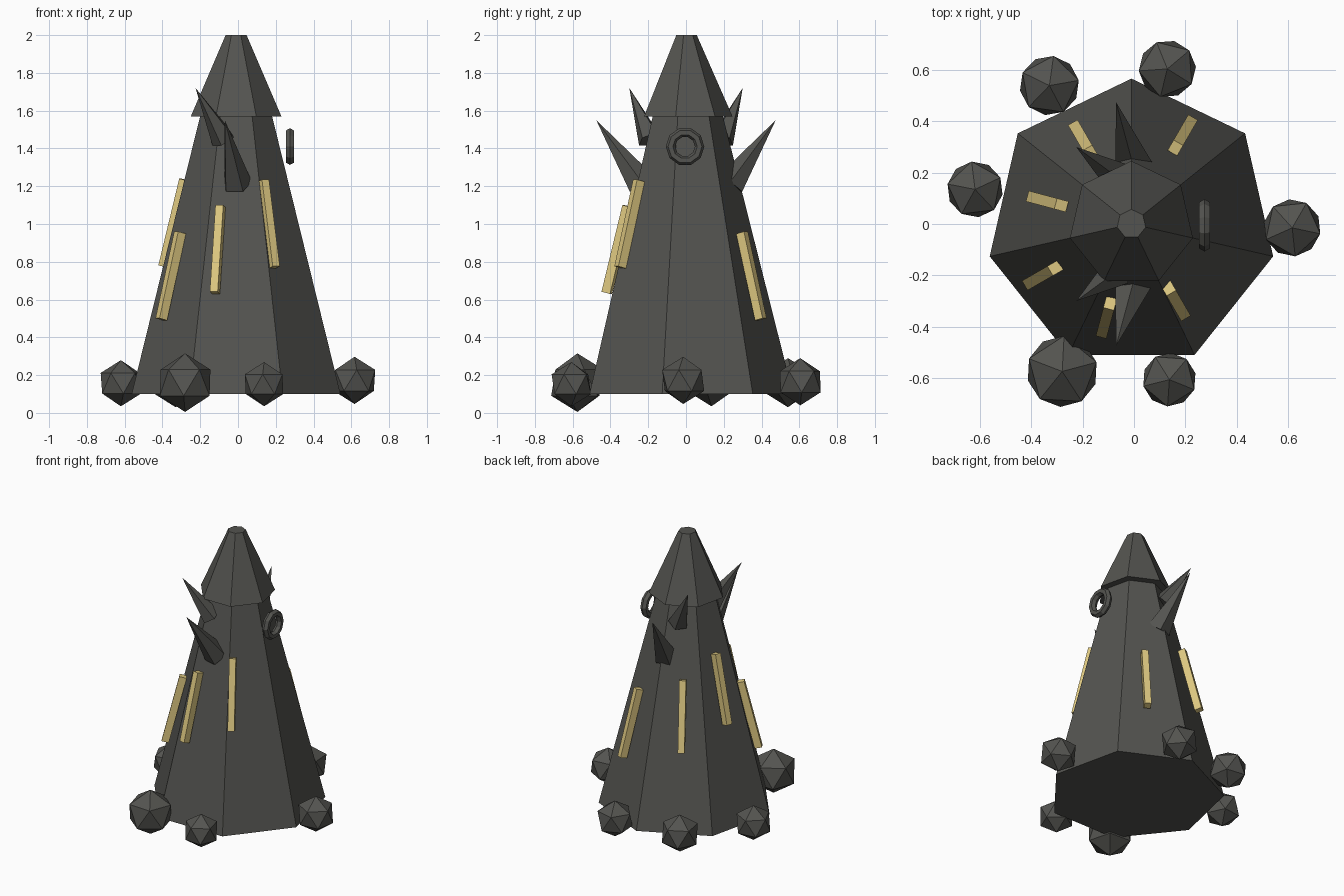
import bpy, bmesh, math
from mathutils import Vector, Matrix

if "Cube" in bpy.data.objects:
    bpy.data.objects.remove(bpy.data.objects["Cube"])

CX = -0.01  # tower axis


def material(name, rgb):
    m = bpy.data.materials.new(name)
    m.diffuse_color = (*rgb, 1)
    m.use_nodes = True
    m.node_tree.nodes["Principled BSDF"].inputs["Base Color"].default_value = m.diffuse_color
    return m


CHARCOAL = material("charcoal stone", (0.088, 0.088, 0.08))
GOLD = material("pale gold", (0.73, 0.58, 0.22))


def finish(name, bm, mat, matrix=Matrix.Identity(4)):
    bmesh.ops.transform(bm, matrix=matrix, verts=bm.verts)
    bmesh.ops.recalc_face_normals(bm, faces=bm.faces)
    me = bpy.data.meshes.new(name)
    bm.to_mesh(me)
    bm.free()
    me.materials.append(mat)
    ob = bpy.data.objects.new(name, me)
    bpy.context.collection.objects.link(ob)
    return ob


def frustum(name, sides, z0, r0, z1, r1):
    """Tapered prism with one corner pointing to +y."""
    bm = bmesh.new()
    rings = []
    for z, r in ((z0, r0), (z1, r1)):
        angles = [math.pi / 2 + i * math.tau / sides for i in range(sides)]
        rings.append([bm.verts.new((CX + r * math.cos(a), r * math.sin(a), z)) for a in angles])
    for i in range(sides):
        j = (i + 1) % sides
        bm.faces.new((rings[0][i], rings[0][j], rings[1][j], rings[1][i]))
    for ring in rings:
        bm.faces.new(ring)
    return finish(name, bm, CHARCOAL)


def spike(name, base, tip, radius, sides=5):
    """Five-sided spike with a flat side facing down."""
    base, tip = Vector(base), Vector(tip)
    axis = (tip - base).normalized()
    side = axis.cross(Vector((0, 0, 1))).normalized()
    up = side.cross(axis)
    bm = bmesh.new()
    ring = []
    for i in range(sides):
        a = i * math.tau / sides
        ring.append(bm.verts.new(base + radius * (up * math.cos(a) + side * math.sin(a))))
    point = bm.verts.new(tip)
    for i in range(sides):
        bm.faces.new((ring[i], ring[(i + 1) % sides], point))
    bm.faces.new(ring)
    return finish(name, bm, CHARCOAL)


# Seven-sided tower and its overhanging roof
frustum("tower_body", 7, 0.10, 0.567, 1.58, 0.193)
frustum("roof", 7, 1.57, 0.246, 2.0, 0.057)

# Spikes, mirrored front to back
for label, s in (("front", -1), ("back", 1)):
    spike(label + "_large_spike", (-0.005, s * 0.235, 1.21), (-0.07, s * 0.475, 1.55), 0.08)
    spike(label + "_small_spike", (-0.075, s * 0.19, 1.445), (-0.225, s * 0.30, 1.72), 0.067)

# Leaning gold slabs around the walls: angle, radius, height
slabs = [(60, 0.40, 0.725), (120, 0.377, 0.865), (165, 0.34, 1.005),
         (210, 0.40, 0.725), (255, 0.377, 0.865), (300, 0.345, 1.00)]
for i, (deg, r, z) in enumerate(slabs):
    bm = bmesh.new()
    bmesh.ops.create_cube(bm, size=1)
    place = (Matrix.Translation((CX, 0, 0)) @ Matrix.Rotation(math.radians(deg), 4, 'Z')
             @ Matrix.Translation((r, 0, z)) @ Matrix.Rotation(math.radians(-14), 4, 'Y')
             @ Matrix.Diagonal((0.048, 0.043, 0.473, 1)))
    finish(f"gold_slab_{i + 1}", bm, GOLD, place)

# Boulders around the base: position, radius, turn
boulders = [(-0.33, 0.54, 0.16, 0.13, 10), (0.13, 0.605, 0.165, 0.125, 40),
            (-0.62, 0.135, 0.157, 0.122, 25), (0.617, -0.015, 0.172, 0.125, 60),
            (-0.28, -0.575, 0.16, 0.155, 15), (0.138, -0.607, 0.152, 0.117, 50)]
for i, (x, y, z, r, turn) in enumerate(boulders):
    bm = bmesh.new()
    bmesh.ops.create_icosphere(bm, subdivisions=1, radius=r)
    place = Matrix.Translation((x, y, z)) @ Matrix.Rotation(math.radians(turn), 4, 'Z')
    finish(f"boulder_{i + 1}", bm, CHARCOAL, place)

# Upright ring on the right side
bm = bmesh.new()
MAJOR, MINOR = 10, 6
grid = []
for i in range(MAJOR):
    a = i * math.tau / MAJOR
    row = []
    for j in range(MINOR):
        b = j * math.tau / MINOR
        r = 0.077 + 0.025 * math.cos(b)
        row.append(bm.verts.new((0.275 + 0.025 * math.sin(b), -0.005 + r * math.cos(a),
                                 1.41 + r * math.sin(a))))
    grid.append(row)
for i in range(MAJOR):
    for j in range(MINOR):
        k, m = (i + 1) % MAJOR, (j + 1) % MINOR
        bm.faces.new((grid[i][j], grid[k][j], grid[k][m], grid[i][m]))
finish("side_ring", bm, CHARCOAL)
